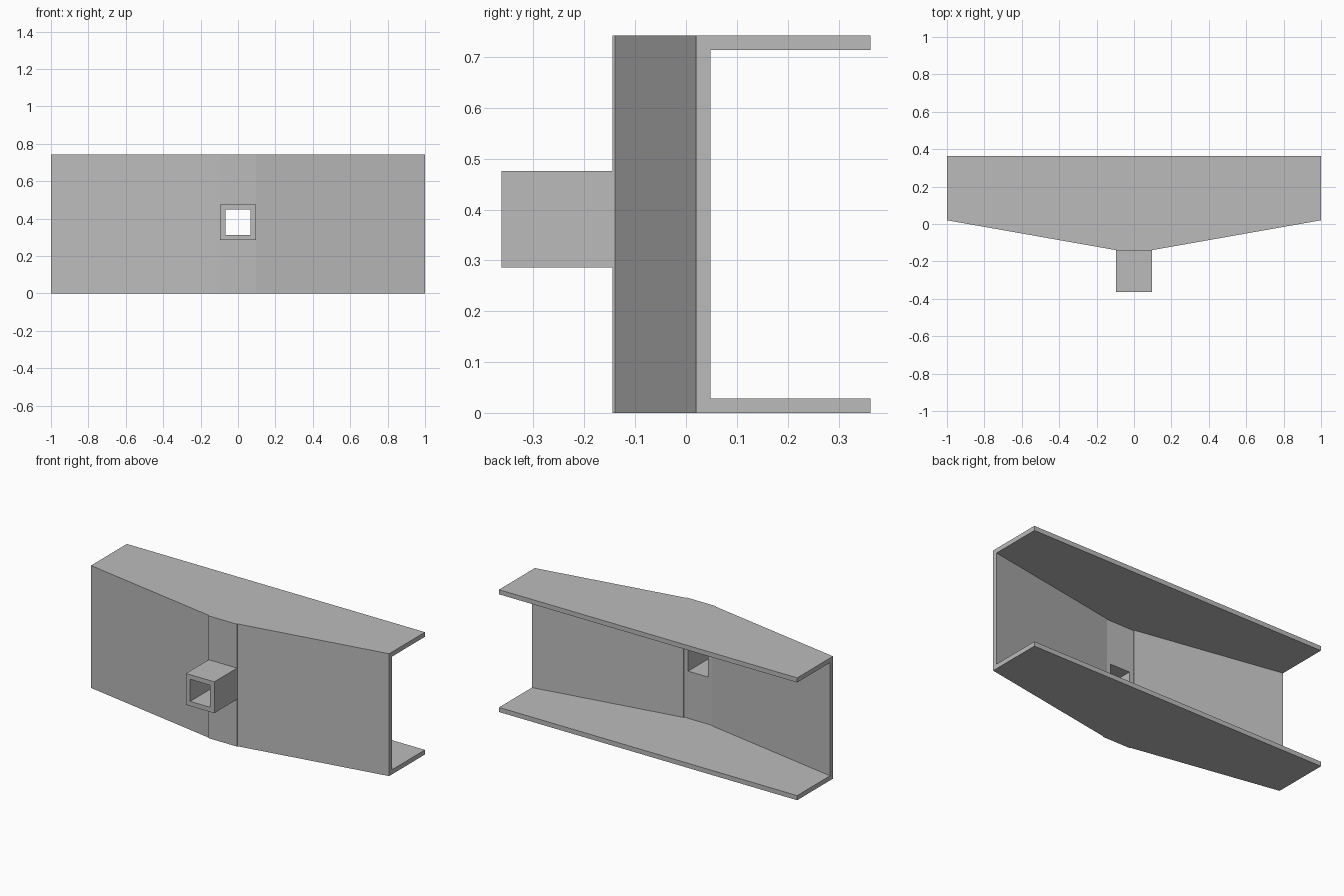
import bpy
import bmesh

if "Cube" in bpy.data.objects:
    bpy.data.objects.remove(bpy.data.objects["Cube"], do_unlink=True)

HEIGHT, BACK, WALL = 0.742, 0.363, 0.028
HALF, END_Y, BEND_Y, NOSE_Y = 0.095, 0.02, -0.14, -0.145
TUBE_Z = (0.286, 0.476)

grey = bpy.data.materials.new("plain grey")
grey.use_nodes = True
COLOUR = (0.5, 0.5, 0.5, 1)
grey.diffuse_color = COLOUR
grey.node_tree.nodes["Principled BSDF"].inputs["Base Color"].default_value = COLOUR


def prism(name, outline, z0, z1):
    """Extrude an outline in the xy plane from z0 to z1."""
    bm = bmesh.new()
    face = bm.faces.new([bm.verts.new((x, y, z0)) for x, y in outline])
    out = bmesh.ops.extrude_face_region(bm, geom=[face])
    tops = [v for v in out["geom"] if isinstance(v, bmesh.types.BMVert)]
    bmesh.ops.translate(bm, verts=tops, vec=(0, 0, z1 - z0))
    bmesh.ops.recalc_face_normals(bm, faces=bm.faces)
    mesh = bpy.data.meshes.new(name)
    bm.to_mesh(mesh)
    bm.free()
    mesh.materials.append(grey)
    obj = bpy.data.objects.new(name, mesh)
    bpy.context.collection.objects.link(obj)
    return obj


def box(name, half, y0, y1, z0, z1):
    return prism(name, [(-half, y0), (half, y0), (half, y1), (-half, y1)], z0, z1)


def channel_outline(shift, back, reach):
    """Bent front with a slightly proud centre strip, flat back."""
    slope = (END_Y - BEND_Y) / (1 - HALF)
    side = [(HALF, NOSE_Y + shift), (HALF, BEND_Y + shift),
            (reach, BEND_Y + shift + slope * (reach - HALF)), (reach, back)]
    return side + [(-x, y) for x, y in reversed(side)]


def cut(target, cutter):
    """Subtract a cutter, bake the result and remove the cutter."""
    cutter.hide_render = True
    mod = target.modifiers.new("cut", "BOOLEAN")
    mod.operation = "DIFFERENCE"
    mod.solver = "EXACT"
    mod.object = cutter
    bpy.context.view_layer.update()
    graph = bpy.context.evaluated_depsgraph_get()
    baked = bpy.data.meshes.new_from_object(target.evaluated_get(graph))
    target.modifiers.clear()
    target.data = baked
    bpy.data.objects.remove(cutter, do_unlink=True)


# Channel: front web with top and bottom flanges, open at the back and ends
channel = prism("channel", channel_outline(0, BACK, 1), 0, HEIGHT)
cut(channel, prism("cavity", channel_outline(WALL, BACK + 0.1, 1.1), WALL, HEIGHT - WALL))

# Square tube standing out from the front, its bore passing through the web
tube = box("square_tube", HALF, -BACK, NOSE_Y, *TUBE_Z)
for part in (channel, tube):
    cut(part, box("bore", HALF - WALL, -0.5, 0.1, TUBE_Z[0] + WALL, TUBE_Z[1] - WALL))
